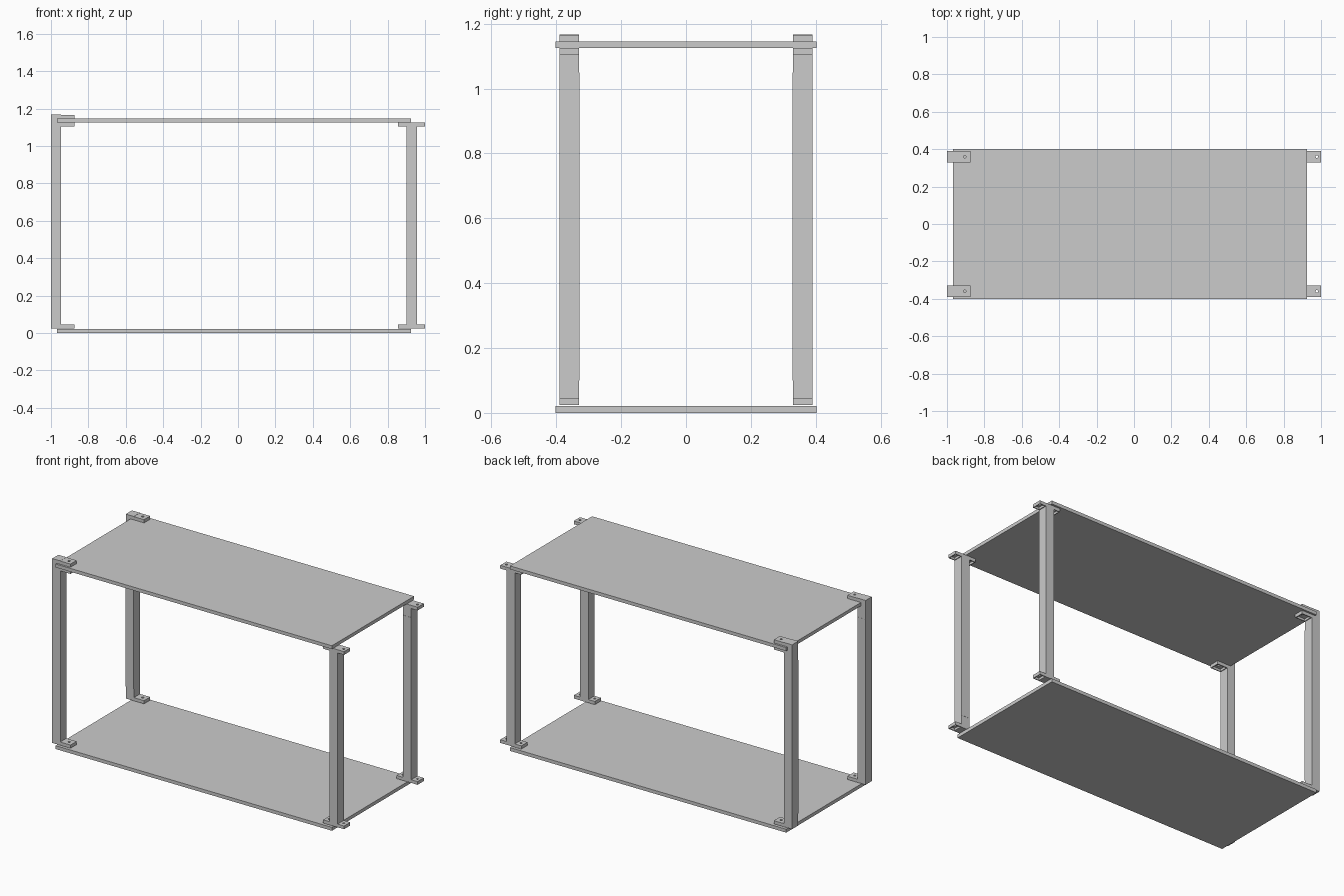
import bpy, bmesh
from mathutils import Matrix, Vector

if "Cube" in bpy.data.objects:
    bpy.data.objects.remove(bpy.data.objects["Cube"])

LEG_Y = 0.36      # leg centre line
HALF = 0.03       # half leg depth
WALL = 0.005


def box(name, x, y, z):
    """Box between (min, max) pairs."""
    bm = bmesh.new()
    size = [b - a for a, b in (x, y, z)]
    mid = [(a + b) / 2 for a, b in (x, y, z)]
    bmesh.ops.create_cube(bm, size=1, matrix=Matrix.Translation(mid) @ Matrix.Diagonal(size + [1]))
    return finish(name, bm)


def finish(name, bm):
    mesh = bpy.data.meshes.new(name)
    bm.to_mesh(mesh)
    bm.free()
    ob = bpy.data.objects.new(name, mesh)
    bpy.context.collection.objects.link(ob)
    return ob


def cut(ob, cutter):
    """Subtract the cutter, bake the result and remove the cutter."""
    mod = ob.modifiers.new("cut", 'BOOLEAN')
    mod.operation, mod.solver, mod.object = 'DIFFERENCE', 'EXACT', cutter
    bpy.context.view_layer.update()
    baked = bpy.data.meshes.new_from_object(ob.evaluated_get(bpy.context.evaluated_depsgraph_get()))
    ob.modifiers.clear()
    ob.data = baked
    bpy.data.objects.remove(cutter)


def flange(name, x, z0, y, root):
    """Flat tab, hollow underneath, with a screw hole; root is the end at the leg."""
    ob = box(name, x, (y - HALF, y + HALF), (z0, z0 + 0.02))
    cut(ob, box("recess_cutter", (x[0] + WALL, x[1] - WALL),
                (y - HALF + WALL, y + HALF - WALL), (z0 - 0.01, z0 + 0.014)))
    bm = bmesh.new()
    hole_x = root + (0.04 if root == x[0] else -0.04) if x[1] - x[0] > 0.05 \
        else (x[0] + x[1]) / 2
    bmesh.ops.create_cone(bm, cap_ends=True, segments=16, radius1=0.007, radius2=0.007, depth=0.1,
                          matrix=Matrix.Translation(Vector((hole_x, y, z0 + 0.02))))
    cut(ob, finish("hole_cutter", bm))


# shelves
box("bottom_shelf", (-0.968, 0.925), (-0.402, 0.402), (0, 0.021))
box("top_shelf", (-0.968, 0.925), (-0.402, 0.402), (1.125, 1.146))

for side, y in (("front", -LEG_Y), ("back", LEG_Y)):
    ys = (y - HALF, y + HALF)
    # tube sits a hair proud of its sockets on the inner side
    tube = (ys[0], ys[1] + 0.001) if y < 0 else (ys[0] - 0.001, ys[1])
    for end, xs, top in (("left", (-1.0, -0.945), 1.167), ("right", (0.9, 0.956), 1.125)):
        tag = f"{side}_{end}"
        # post and the sockets at both ends
        box(tag + "_leg", xs, tube, (0.1, 1.05))
        box(tag + "_bottom_socket", xs, ys, (0.025, 0.1))
        box(tag + "_top_socket", xs, ys, (1.05, top))
    # left brackets: inward tabs, the top pair clamping the shelf
    for part, z in (("bottom", 0.025), ("lower_clamp", 1.105), ("upper_clamp", 1.146)):
        flange(f"{side}_left_{part}_tab", (-0.945, -0.875), z, y, -0.945)
    # right brackets: tabs on both sides of the leg
    for part, z in (("bottom", 0.025), ("top", 1.105)):
        flange(f"{side}_right_{part}_inner_tab", (0.856, 0.9), z, y, 0.9)
        flange(f"{side}_right_{part}_outer_tab", (0.956, 1.0), z, y, 0.956)
